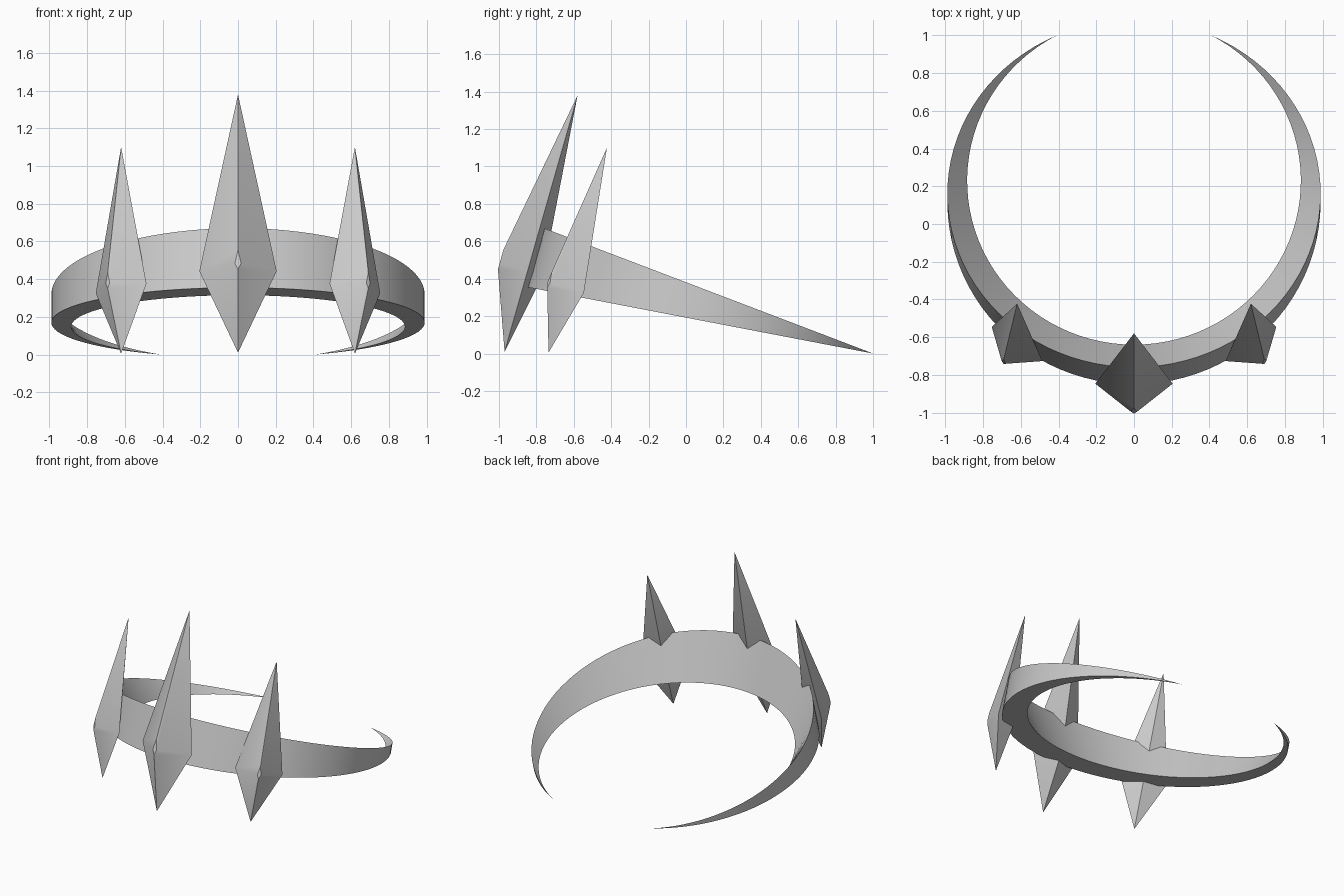
import bpy, bmesh
from math import asin, cos, sin, pi, radians
from mathutils import Matrix, Vector

cube = bpy.data.objects.get("Cube")
if cube:
    bpy.data.objects.remove(cube, do_unlink=True)

grey = bpy.data.materials.new("plain_grey")
grey.use_nodes = True
COLOUR = (0.6, 0.6, 0.6, 1)
grey.diffuse_color = COLOUR
grey.node_tree.nodes["Principled BSDF"].inputs["Base Color"].default_value = COLOUR


def finish(bm, name):
    bmesh.ops.recalc_face_normals(bm, faces=bm.faces)
    mesh = bpy.data.meshes.new(name)
    bm.to_mesh(mesh)
    bm.free()
    mesh.materials.append(grey)
    obj = bpy.data.objects.new(name, mesh)
    bpy.context.collection.objects.link(obj)
    bpy.ops.object.select_all(action='DESELECT')
    obj.select_set(True)
    bpy.context.view_layer.objects.active = obj
    bpy.ops.object.shade_smooth_by_angle(angle=radians(30))
    return obj


# Band: three arcs on tilted planes that meet in a point at both back ends
END_X = 0.41


def arc_point(t, radius, front_y, slope):
    """Point on an arc for t from -1 to 1, with t = 0 at the front."""
    end = asin(END_X / radius)
    depth = (1 - front_y) / (1 + cos(end))
    a = t * (pi - end)
    y = front_y + depth - depth * cos(a)
    return Vector((radius * sin(a), y, slope * (1 - y)))


ARCS = [
    (0.99, -0.76, 0.381),    # sharp upper rim
    (0.99, -0.85, 0.192),    # outer lower rim
    (0.885, -0.64, 0.192),   # inner lower rim
]
STEPS = 80
bm = bmesh.new()
rings = [[bm.verts.new(arc_point(2 * i / STEPS - 1, *arc)) for arc in ARCS]
         for i in range(STEPS + 1)]
for a, b in zip(rings, rings[1:]):
    for k in range(3):
        m = (k + 1) % 3
        bm.faces.new((a[k], a[m], b[m], b[k]))
bmesh.ops.remove_doubles(bm, verts=bm.verts, dist=0.0005)
finish(bm, "band")


# Spikes: four-sided crystals with a clipped front corner, leaning back
def spike(name, foot, size, turn):
    length, waist = 1.424, 0.449
    bm = bmesh.new()
    bottom = bm.verts.new((0, 0, 0))
    top = bm.verts.new((0, 0, length))
    ring = [bm.verts.new((x, y, waist))
            for x, y in ((0, -0.168), (0.205, 0), (0, 0.085), (-0.205, 0))]
    for i in range(4):
        a, b = ring[i], ring[(i + 1) % 4]
        bm.faces.new((a, b, top))
        bm.faces.new((b, a, bottom))
    # Small diamond facet at the front
    bmesh.ops.bisect_plane(bm, geom=bm.verts[:] + bm.edges[:] + bm.faces[:],
                           plane_co=(0, -0.155, 0), plane_no=(0, -1, 0),
                           clear_outer=True)
    bmesh.ops.holes_fill(bm, edges=[e for e in bm.edges if e.is_boundary])
    place = (Matrix.Translation(foot) @ Matrix.Rotation(radians(-15.9), 4, 'X')
             @ Matrix.Rotation(radians(turn), 4, 'Z') @ Matrix.Scale(size, 4))
    bmesh.ops.transform(bm, matrix=place, verts=bm.verts)
    finish(bm, name)


spike("center_spike", (0, -0.97, 0.01), 1, 0)
for side, name in ((1, "left_spike"), (-1, "right_spike")):
    spike(name, (side * 0.62, -0.735, 0.005), 0.8, side * 35)
